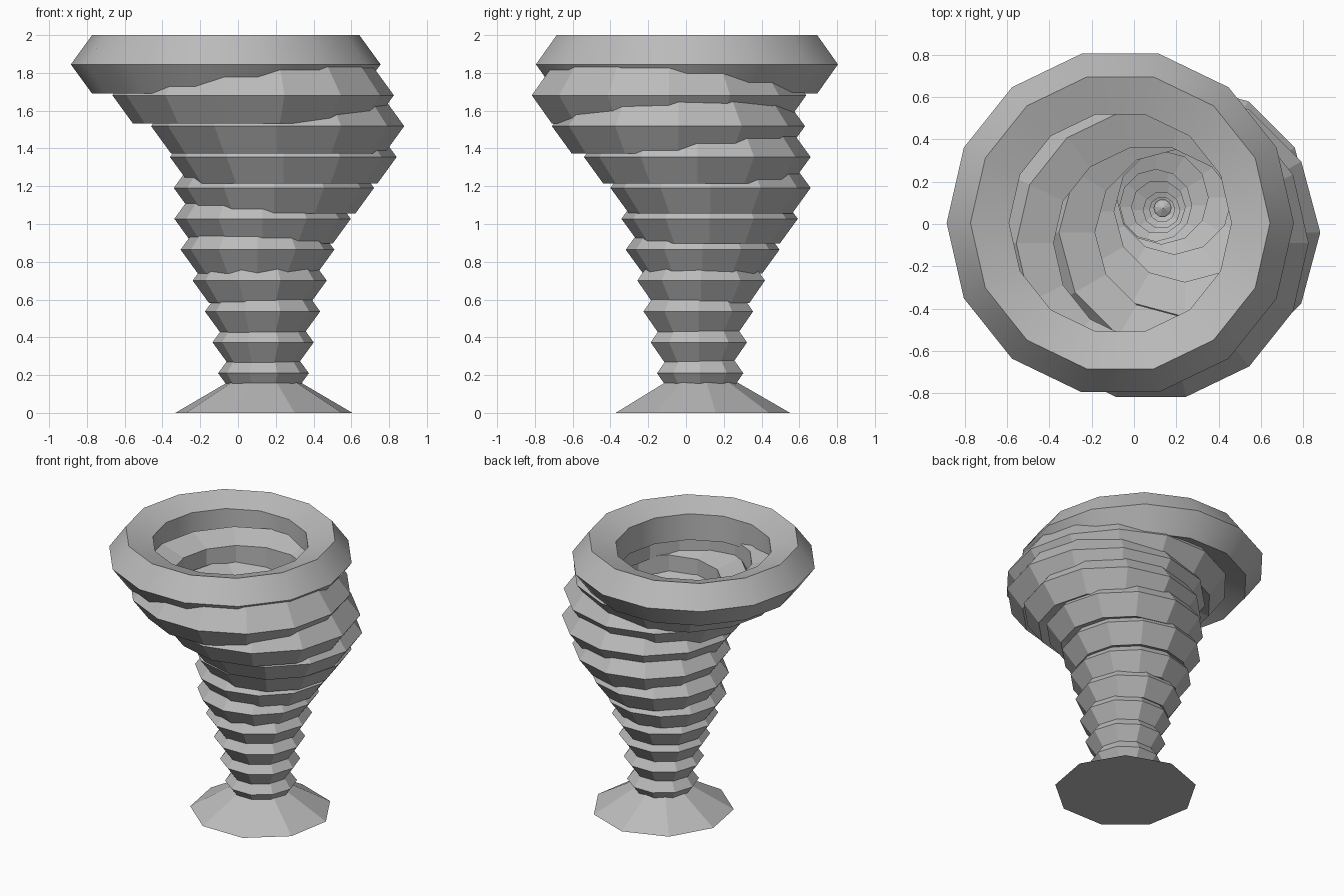
import bpy, bmesh, math

if "Cube" in bpy.data.objects:
    bpy.data.objects.remove(bpy.data.objects["Cube"])

grey = bpy.data.materials.new("plain grey")
grey.diffuse_color = (0.5, 0.5, 0.5, 1)
grey.use_nodes = True
grey.node_tree.nodes["Principled BSDF"].inputs["Base Color"].default_value = grey.diffuse_color


def add_object(name, bm):
    bmesh.ops.recalc_face_normals(bm, faces=bm.faces[:])
    mesh = bpy.data.meshes.new(name)
    bm.to_mesh(mesh)
    bm.free()
    mesh.materials.append(grey)
    obj = bpy.data.objects.new(name, mesh)
    bpy.context.collection.objects.link(obj)
    return obj


def ring(name, cx, cy, z, outer, minor, sides):
    """Low-poly torus with a five-sided section pointing outwards."""
    bm = bmesh.new()
    loops = []
    for i in range(sides):
        a = math.tau * i / sides
        loop = []
        for k in range(5):
            b = math.tau * k / 5
            r = outer - minor + minor * math.cos(b)
            loop.append(bm.verts.new((cx + r * math.cos(a), cy + r * math.sin(a),
                                      z + minor * math.sin(b))))
        loops.append(loop)
    for i in range(sides):
        p, q = loops[i], loops[(i + 1) % sides]
        for k in range(5):
            n = (k + 1) % 5
            bm.faces.new((p[k], q[k], q[n], p[n]))
    return add_object(name, bm)


# Base: nine-sided cone, its tip hidden inside the lowest ring
bm = bmesh.new()
foot = [bm.verts.new((0.137 + 0.476 * math.sin(math.tau * i / 9),
                      0.075 + 0.476 * math.cos(math.tau * i / 9), 0)) for i in range(9)]
tip = bm.verts.new((0.137, 0.075, 0.275))
bm.faces.new(foot)
for i in range(9):
    bm.faces.new((foot[i], foot[(i + 1) % 9], tip))
add_object("base_cone", bm)

# Stacked rings, bottom to top: centre x, centre y, outer radius, sides
rings = [
    (0.135, 0.075, 0.24, 10),
    (0.133, 0.068, 0.268, 10),
    (0.13, 0.065, 0.305, 10),
    (0.115, 0.08, 0.355, 10),
    (0.103, 0.088, 0.407, 12),
    (0.13, 0.125, 0.467, 12),
    (0.19, 0.13, 0.53, 12),
    (0.24, 0.06, 0.60, 12),
    (0.21, -0.04, 0.67, 12),
    (0.08, -0.09, 0.745, 14),
    (-0.065, 0.005, 0.82, 14),
]
for i, (cx, cy, outer, sides) in enumerate(rings):
    obj = ring(f"stack_ring_{i + 1}", cx, cy, 0.21 + 0.1635 * i, outer,
               0.11 + 0.0053 * i, sides)

# The top ring is smoothly shaded around its rim
bpy.context.view_layer.objects.active = obj
obj.select_set(True)
bpy.ops.object.shade_smooth_by_angle(angle=math.radians(30))
